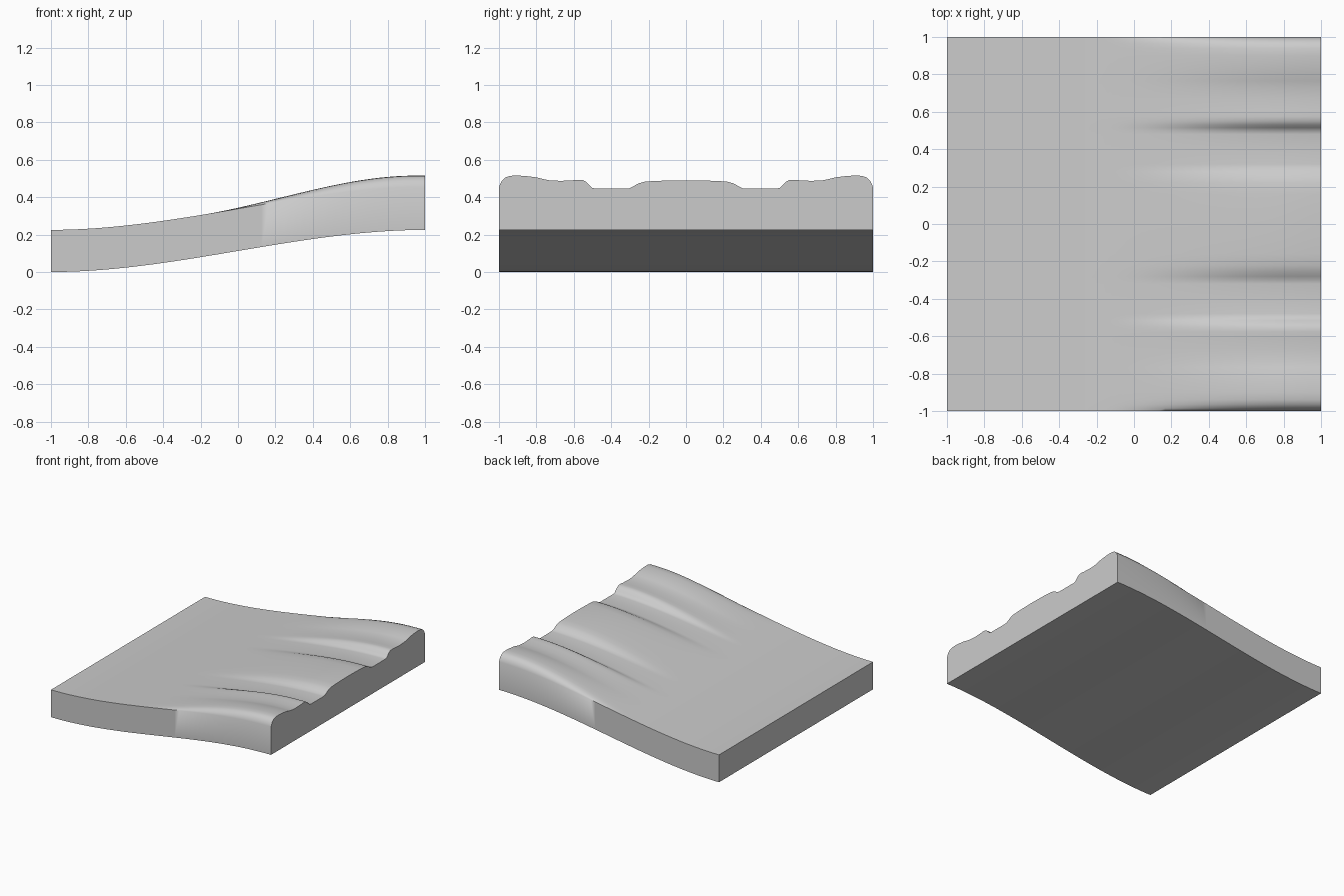
import bpy, bmesh, math

if "Cube" in bpy.data.objects:
    bpy.data.objects.remove(bpy.data.objects["Cube"])

# Half cross-section of the grooved end: (distance from centre line, top height)
HALF = [(0, .490), (.08, .489), (.16, .487), (.22, .483), (.255, .473), (.28, .459),
        (.30, .448), (.32, .445), (.40, .445), (.48, .445), (.50, .449), (.515, .463),
        (.53, .479), (.55, .491), (.575, .493), (.61, .490), (.67, .487), (.73, .490),
        (.765, .497), (.80, .506), (.85, .512), (.90, .516), (.94, .514), (.965, .506),
        (.985, .487), (1, .455)]
PROFILE = [(-y, z) for y, z in reversed(HALF[1:])] + HALF
THICK, RISE, STEPS = 0.225, 0.225, 48


def ease(t):
    t = min(max(t, 0), 1)
    return t * t * (3 - 2 * t)


# Slab: S-curved along x, with ridges and grooves fading in towards +x
bm = bmesh.new()
tops, lows = [], []
for i in range(STEPS + 1):
    x = -1 + 2 * i / STEPS
    base = RISE * ease((x + 1) / 2)
    fade = ease((x + 0.2) / 1.1)
    tops.append([bm.verts.new((x, y, base + THICK + fade * (z - THICK - RISE)))
                 for y, z in PROFILE])
    lows.append([bm.verts.new((x, y, base)) for y in (-1, 1)])
for i in range(STEPS):
    a, b, c, d = tops[i], tops[i + 1], lows[i], lows[i + 1]
    for j in range(len(PROFILE) - 1):
        bm.faces.new((a[j], b[j], b[j + 1], a[j + 1]))
    bm.faces.new((c[0], c[1], d[1], d[0]))
    bm.faces.new((c[0], d[0], b[0], a[0]))
    bm.faces.new((c[1], a[-1], b[-1], d[1]))
# End caps
bm.faces.new([lows[0][0]] + tops[0] + [lows[0][1]])
bm.faces.new([lows[-1][0], lows[-1][1]] + tops[-1][::-1])
bmesh.ops.recalc_face_normals(bm, faces=bm.faces)

mesh = bpy.data.meshes.new("grooved_slab")
bm.to_mesh(mesh)
bm.free()
slab = bpy.data.objects.new("grooved_slab", mesh)
bpy.context.collection.objects.link(slab)

grey = bpy.data.materials.new("light grey")
grey.diffuse_color = (0.6, 0.6, 0.6, 1)
grey.use_nodes = True
grey.node_tree.nodes["Principled BSDF"].inputs["Base Color"].default_value = grey.diffuse_color
mesh.materials.append(grey)

bpy.context.view_layer.objects.active = slab
slab.select_set(True)
bpy.ops.object.shade_smooth_by_angle(angle=math.radians(60))
